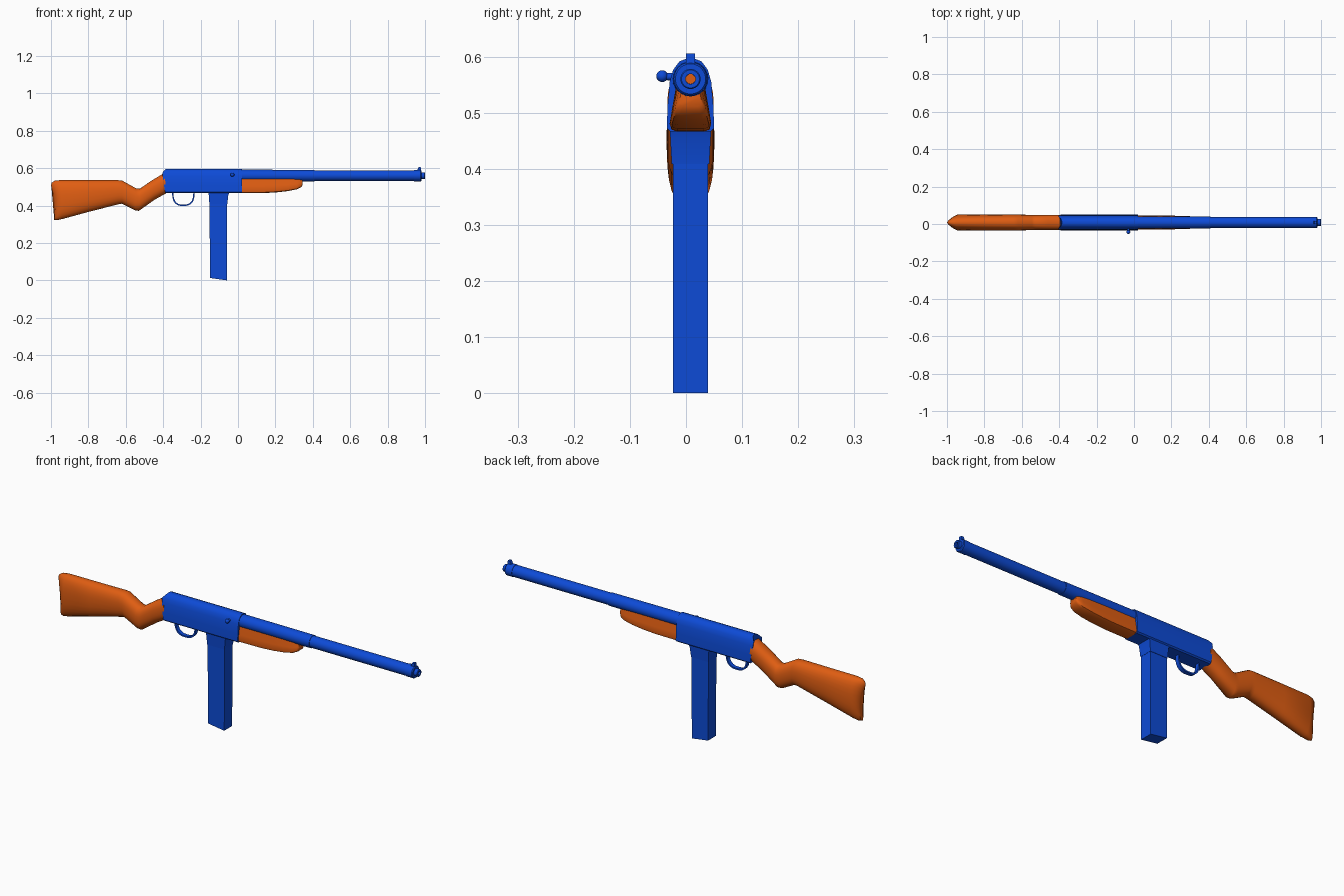
import bpy, bmesh, math
from mathutils import Vector

if "Cube" in bpy.data.objects:
    bpy.data.objects.remove(bpy.data.objects["Cube"])

CY = 0.008      # centre plane of the body
BZ = 0.56       # barrel axis height


def material(name, rgb):
    m = bpy.data.materials.new(name)
    m.diffuse_color = (*rgb, 1)
    m.use_nodes = True
    m.node_tree.nodes["Principled BSDF"].inputs["Base Color"].default_value = m.diffuse_color
    return m


BLUE = material("blue metal", (0.004, 0.07, 0.68))
ORANGE = material("orange wood", (0.74, 0.11, 0.006))


def finish(bm, name, mat, angle=35):
    bmesh.ops.recalc_face_normals(bm, faces=bm.faces)
    me = bpy.data.meshes.new(name)
    bm.to_mesh(me)
    bm.free()
    me.materials.append(mat)
    ob = bpy.data.objects.new(name, me)
    bpy.context.collection.objects.link(ob)
    bpy.ops.object.select_all(action='DESELECT')
    ob.select_set(True)
    bpy.context.view_layer.objects.active = ob
    bpy.ops.object.shade_smooth_by_angle(angle=math.radians(angle))
    return ob


def loft(name, rings, mat, caps=True, closed=False, angle=35):
    bm = bmesh.new()
    vs = [[bm.verts.new(p) for p in r] for r in rings]
    n = len(rings[0])
    pairs = list(zip(vs, vs[1:])) + ([(vs[-1], vs[0])] if closed else [])
    for a, b in pairs:
        for i in range(n):
            j = (i + 1) % n
            bm.faces.new((a[i], a[j], b[j], b[i]))
    if caps and not closed:
        bm.faces.new(vs[0])
        bm.faces.new(vs[-1])
    return finish(bm, name, mat, angle)


def tube(name, stations, mat, axis='x', origin=(0, CY, BZ), n=24):
    rings = []
    for t, r in stations:
        ring = []
        for i in range(n):
            a = 2 * math.pi * i / n
            c, s = r * math.cos(a), r * math.sin(a)
            off = Vector((t, c, s)) if axis == 'x' else Vector((c, t, s))
            ring.append(Vector(origin) + off)
        rings.append(ring)
    return loft(name, rings, mat)


def mirrored(half):
    """Closed (y, z) outline from a half outline running bottom to top."""
    return [(CY + w, z) for w, z in half] + [(CY - w, z) for w, z in reversed(half)]


def block(name, corners, y0, y1, mat, bevel=0.0):
    bm = bmesh.new()
    f = bm.faces.new([bm.verts.new((x, y0, z)) for x, z in corners])
    ext = bmesh.ops.extrude_face_region(bm, geom=[f])
    for v in ext['geom']:
        if isinstance(v, bmesh.types.BMVert):
            v.co.y = y1
    if bevel:
        bmesh.ops.bevel(bm, geom=bm.edges[:], offset=bevel, segments=1, affect='EDGES')
    return finish(bm, name, mat)


# Shoulder stock: oval sections (top x, top z, bottom x, bottom z, half width, bow)
def oval(tx, tz, bx, bz, w, bow=0.0, n=28):
    ring = []
    for i in range(n):
        a = 2 * math.pi * i / n
        c, s = math.cos(a), math.sin(a)
        k = math.copysign(abs(c) ** 0.85, c)
        h = math.copysign(abs(s) ** 0.85, s)
        x = (tx + bx) / 2 + (tx - bx) / 2 * h + bow * (1 - h * h)
        ring.append((x, CY + w * k, (tz + bz) / 2 + (tz - bz) / 2 * h))
    return ring


stock = [(-1.0, 0.508, -0.983, 0.333, 0.008, 0.010),
         (-0.996, 0.522, -0.983, 0.323, 0.018, 0.010),
         (-0.98, 0.533, -0.968, 0.322, 0.031, 0.008),
         (-0.95, 0.536, -0.94, 0.328, 0.042),
         (-0.80, 0.536, -0.80, 0.366, 0.043),
         (-0.645, 0.536, -0.64, 0.407, 0.042),
         (-0.62, 0.534, -0.62, 0.410, 0.042),
         (-0.545, 0.492, -0.55, 0.374, 0.041),
         (-0.525, 0.490, -0.53, 0.372, 0.041),
         (-0.46, 0.535, -0.445, 0.432, 0.041),
         (-0.395, 0.574, -0.38, 0.468, 0.041)]
loft("stock", [oval(*s) for s in stock], ORANGE, angle=50)

# Receiver with a sloped back and chamfered upper rear edge
body = mirrored([(0.036, 0.466), (0.042, 0.472), (0.041, 0.51), (0.037, 0.555),
                 (0.031, 0.576), (0.020, 0.591), (0.008, 0.596)])


def back_x(z):
    return -0.405 + (0.575 - z) * 0.14 if z < 0.575 else -0.405 + (z - 0.575) * 0.9


loft("receiver", [[(back_x(z), y, z) for y, z in body],
                  [(0.022, y, z) for y, z in body]], BLUE)

# Fore-end: flat-sided wood that curves up at the tip
fore = []
for x, bottom, k in [(0.02, 0.466, 1), (0.14, 0.467, 1), (0.21, 0.471, 0.98), (0.27, 0.478, 0.95),
                     (0.315, 0.487, 0.88), (0.338, 0.498, 0.75), (0.346, 0.512, 0.55)]:
    h = 0.545 - bottom
    half = [(0.024 * k, bottom), (0.034 * k, bottom + 0.05 * h), (0.037 * k, bottom + 0.18 * h),
            (0.033 * k, bottom + 0.5 * h), (0.026 * k, bottom + h)]
    fore.append([(x, y, z) for y, z in mirrored(half)])
loft("fore_end", fore, ORANGE, angle=45)

# Barrel with thicker rear sleeve, muzzle collar, nub and bore
tube("barrel_sleeve", [(0.0, 0.032), (0.41, 0.031)], BLUE)
tube("barrel", [(0.40, 0.0285), (0.945, 0.0285)], BLUE)
tube("muzzle", [(0.94, 0.030), (0.977, 0.030), (0.981, 0.027), (0.981, 0.018),
                (0.998, 0.018), (1.0, 0.016), (1.0, 0.009), (0.96, 0.009)], BLUE)
tube("bore", [(0.965, 0.0088), (0.972, 0.0088)], ORANGE)

# Front sight
block("front_sight", [(0.955, 0.58), (0.98, 0.58), (0.977, 0.605), (0.965, 0.605)],
      CY - 0.008, CY + 0.008, BLUE)

# Magazine and its well
block("magazine", [(-0.15, 0.013), (-0.06, 0.0), (-0.058, 0.42), (-0.152, 0.42)],
      CY - 0.0315, CY + 0.0315, BLUE)
well = []
for z, x0, x1, w in [(0.408, -0.153, -0.057, 0.0335), (0.455, -0.156, -0.052, 0.036),
                     (0.472, -0.160, -0.046, 0.037)]:
    well.append([(x0, CY - w, z), (x1, CY - w, z), (x1, CY + w, z), (x0, CY + w, z)])
loft("magazine_well", well, BLUE)

# Trigger guard: flat strip swept along a half loop
guard = []
for i in range(21):
    a = math.pi * (1 + i / 20)
    c, s = math.cos(a), math.sin(a)
    c = math.copysign(abs(c) ** 0.75, c)
    s = math.copysign(abs(s) ** 0.75, s)
    ring = []
    for d, y in [(0, -0.010), (0, 0.010), (0.007, 0.010), (0.007, -0.010)]:
        ring.append((-0.292 + (0.060 - d) * c, CY + y, 0.470 + (0.072 - d) * s))
    guard.append(ring)
loft("trigger_guard", guard, BLUE)

# Cocking handle with ball end, and its slot plate
tube("handle_stem", [(-0.043, 0.006), (-0.01, 0.007)], BLUE, 'y', (-0.03, 0, 0.564), 12)
bm = bmesh.new()
bmesh.ops.create_uvsphere(bm, u_segments=16, v_segments=10, radius=0.0105)
bmesh.ops.translate(bm, verts=bm.verts, vec=(-0.03, -0.0425, 0.565))
finish(bm, "handle_ball", BLUE)
